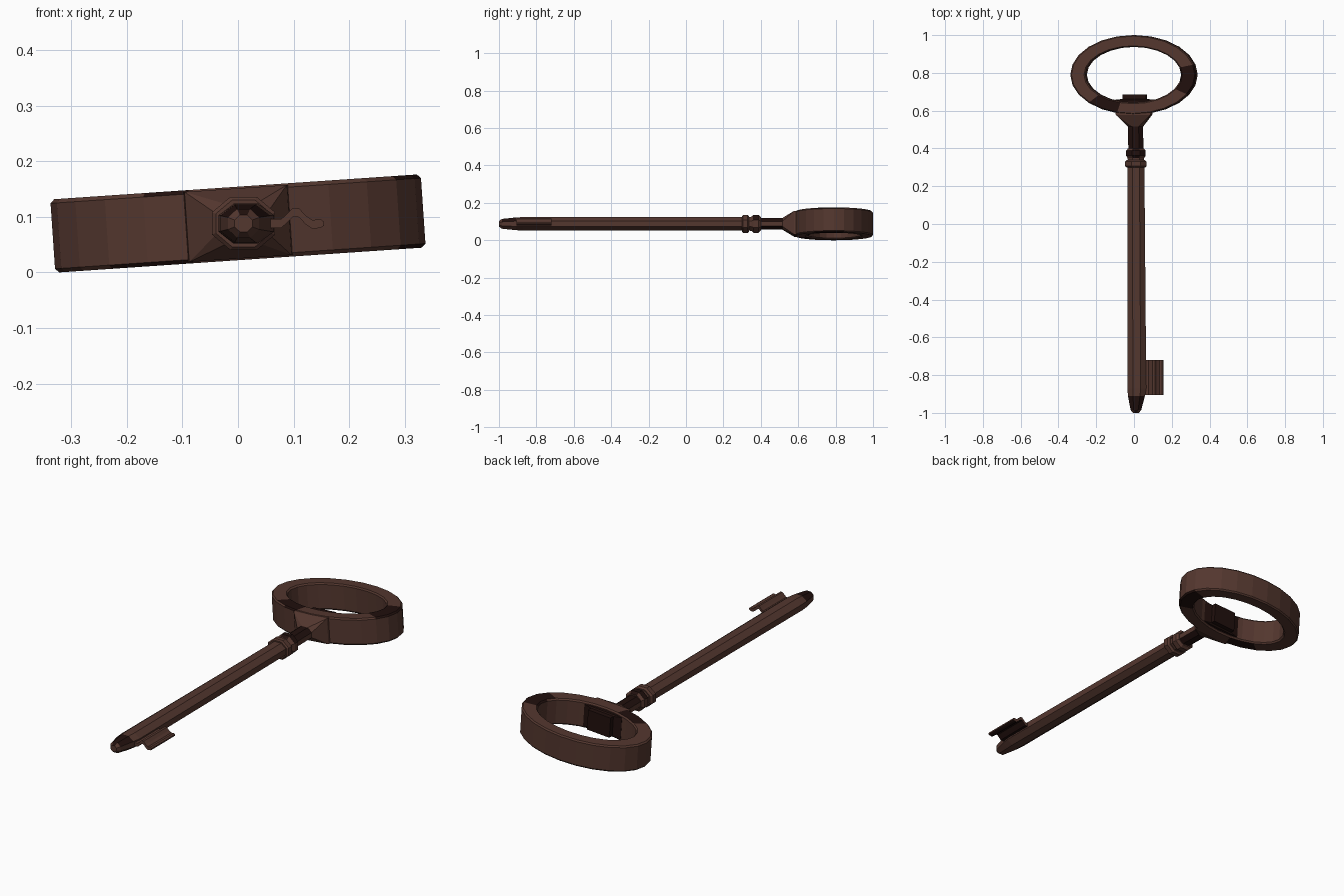
import bpy, bmesh, math
from mathutils import Matrix, Vector

if "Cube" in bpy.data.objects:
    bpy.data.objects.remove(bpy.data.objects["Cube"])


def material(name, rgb):
    m = bpy.data.materials.new(name)
    m.diffuse_color = (*rgb, 1)
    m.use_nodes = True
    m.node_tree.nodes["Principled BSDF"].inputs["Base Color"].default_value = m.diffuse_color
    return m


RUST = material("rust_brown", (0.088, 0.038, 0.028))
DARK = material("dark_brown", (0.015, 0.005, 0.004))
TILT = math.radians(-3.9)
CZ = 0.088


def finish(name, bm, dark_rule=None):
    bmesh.ops.remove_doubles(bm, verts=bm.verts, dist=1e-5)
    bmesh.ops.recalc_face_normals(bm, faces=bm.faces)
    if dark_rule:
        for f in bm.faces:
            f.material_index = int(dark_rule(f.calc_center_median(), f.normal))
    me = bpy.data.meshes.new(name)
    bm.to_mesh(me)
    bm.free()
    me.materials.append(RUST)
    me.materials.append(DARK)
    ob = bpy.data.objects.new(name, me)
    bpy.context.collection.objects.link(ob)
    return ob


def bridge(bm, rings, closed=False):
    n = len(rings[0])
    pairs = list(zip(rings, rings[1:])) + ([(rings[-1], rings[0])] if closed else [])
    for a, b in pairs:
        for i in range(n):
            j = (i + 1) % n
            bm.faces.new((a[i], a[j], b[j], b[i]))
    if not closed:
        bm.faces.new(rings[0])
        bm.faces.new(rings[-1])


def section(y, cx, rx, rz, square=False):
    """Eight points round the y axis: a flat-topped octagon or a tilted rectangle."""
    pts = []
    for k in range(8):
        a = math.pi / 8 + k * math.pi / 4
        c, s = math.cos(a), math.sin(a)
        if square:
            x, z = math.copysign(rx, c), math.copysign(rz, s)
            x, z = x + z * math.sin(TILT), z - x * math.sin(TILT)
        else:
            x, z = rx * c / math.cos(math.pi / 8), rz * s / math.cos(math.pi / 8)
        pts.append((cx + x, y, CZ + z))
    return pts


def loft(name, sections, dark_rule=None):
    bm = bmesh.new()
    bridge(bm, [[bm.verts.new(p) for p in section(*s)] for s in sections])
    return finish(name, bm, dark_rule)


# Long shaft with tapered tip
loft("shaft", [(-1.0, 0.010, 0.016, 0.015), (-0.985, 0.010, 0.028, 0.026),
               (-0.91, 0.013, 0.045, 0.034), (-0.87, 0.015, 0.050, 0.036),
               (0.31, 0.010, 0.045, 0.036)],
     lambda c, n: c.y < -0.9 and n.z > 0.7)

# Two collars
loft("lower_collar", [(0.300, 0.010, 0.050, 0.042), (0.306, 0.010, 0.057, 0.048),
                      (0.330, 0.010, 0.057, 0.048), (0.338, 0.010, 0.048, 0.040)])
loft("upper_collar", [(0.332, 0.010, 0.042, 0.036), (0.350, 0.010, 0.044, 0.038),
                      (0.362, 0.010, 0.052, 0.048), (0.388, 0.010, 0.052, 0.048),
                      (0.400, 0.010, 0.042, 0.036)],
     lambda c, n: c.y > 0.345 and n.z > 0.7)

# Neck flaring to a square foot on the bow
loft("neck", [(0.39, 0.010, 0.040, 0.030), (0.515, 0.008, 0.040, 0.031),
              (0.578, 0.0, 0.092, 0.063, True), (0.62, 0.0, 0.098, 0.063, True)],
     lambda c, n: c.y < 0.5 and abs(n.z) > 0.7)

# Plate at the inside of the bow
loft("inner_plate", [(0.61, 0.004, 0.105, 0.056, True), (0.657, 0.004, 0.105, 0.056, True),
                     (0.662, 0.004, 0.062, 0.05, True), (0.685, 0.004, 0.062, 0.05, True)],
     lambda c, n: True)

# Oval bow: chamfered rectangular section swept round an ellipse, then tilted
bm = bmesh.new()
H, CH, N = 0.066, 0.007, 24
profile = [(0, -H + CH), (0, H - CH), (CH, H), (1 - CH, H)]
rings = []
turn = Matrix.Translation((0, 0.79, CZ)) @ Matrix.Rotation(TILT, 4, 'Y')
for k in range(N):
    a = 2 * math.pi * k / N
    c, s = math.cos(a), math.sin(a)
    ring = []
    for inset, z in ((0, -H + CH), (0, H - CH), (CH, H), (0.073, H), (0.08, H - CH),
                     (0.08, -H + CH), (0.073, -H), (CH, -H)):
        p = Vector(((0.334 - inset) * c, (0.21 - inset * 0.78) * s, z))
        ring.append(bm.verts.new(turn @ p))
    rings.append(ring)
bridge(bm, rings, closed=True)
finish("bow", bm, lambda c, n: abs(n.z) > 0.6 and (
    (c.x > 0.24 and 0.70 < c.y < 0.85) or (-0.2 < c.x < -0.06 and c.y < 0.65)))

# Wavy bit: a thin S-shaped sheet, dark underneath
wave = [(0.045, 0.088), (0.078, 0.088), (0.088, 0.097), (0.099, 0.108), (0.110, 0.107),
        (0.122, 0.094), (0.134, 0.086), (0.148, 0.088)]
T = 0.008
outline = [(x, z + T) for x, z in wave] + [(0.155, 0.091), (0.155, 0.084)] \
    + [(x, z - T) for x, z in reversed(wave)]
bm = bmesh.new()
bridge(bm, [[bm.verts.new((x, y, z)) for x, z in outline] for y in (-0.905, -0.72)])
finish("bit", bm, lambda c, n: n.z < -0.5)
